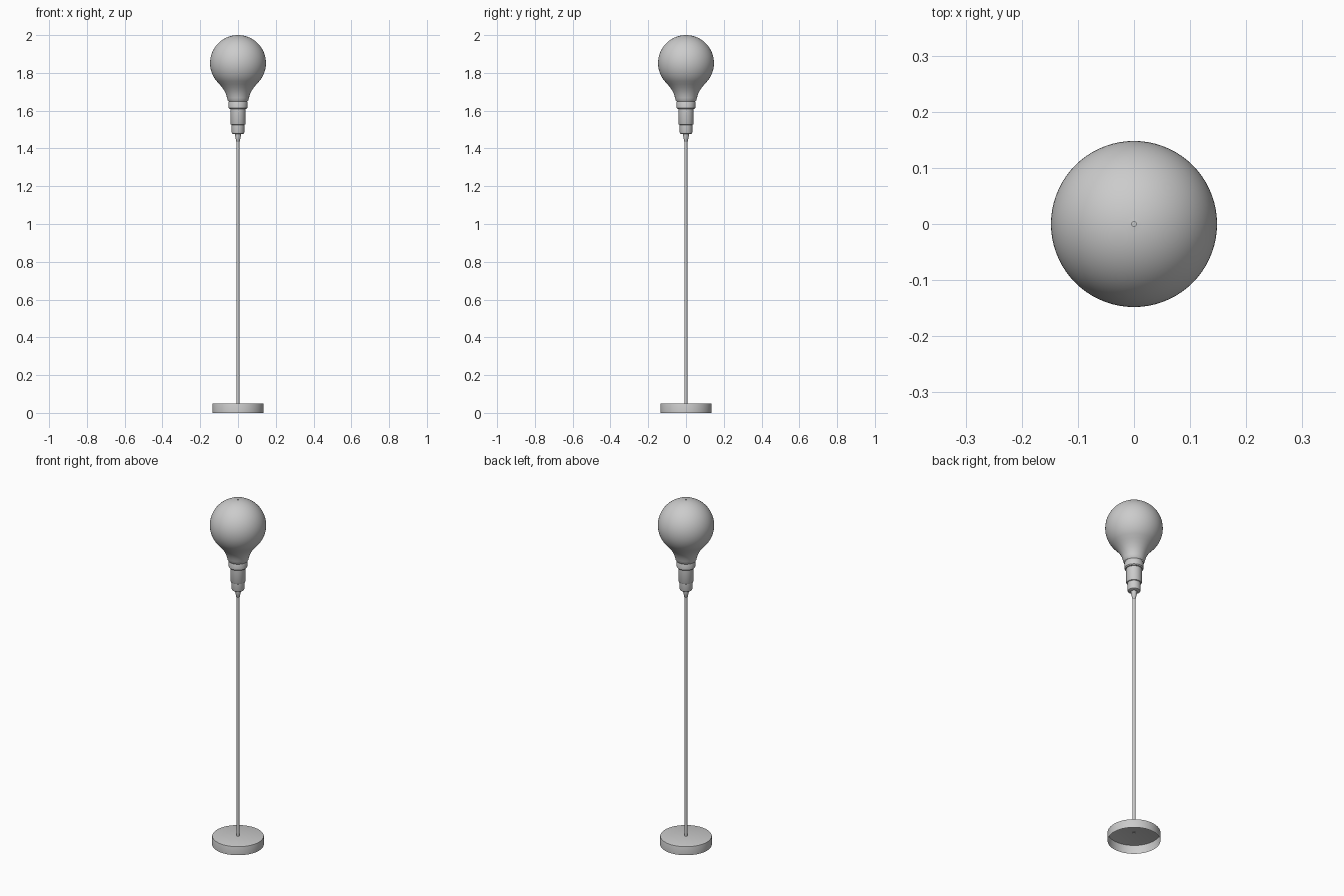
import bpy, math
from math import sin, cos, pi, radians

if "Cube" in bpy.data.objects:
    bpy.data.objects.remove(bpy.data.objects["Cube"])


def lathe(name, profile, sides=64, angle=35):
    """Revolve an open (radius, z) profile, bottom to top, around z."""
    verts, rings = [], []
    for r, z in profile:
        if r == 0:
            rings.append([len(verts)] * sides)
            verts.append((0, 0, z))
        else:
            rings.append([len(verts) + i for i in range(sides)])
            verts += [(r * cos(2 * pi * i / sides), r * sin(2 * pi * i / sides), z)
                      for i in range(sides)]
    faces = []
    for a, b in zip(rings, rings[1:]):
        for i in range(sides):
            j = (i + 1) % sides
            faces.append(tuple(dict.fromkeys((a[i], a[j], b[j], b[i]))))
    mesh = bpy.data.meshes.new(name)
    mesh.from_pydata(verts, [], faces)
    mesh.update()
    ob = bpy.data.objects.new(name, mesh)
    bpy.context.collection.objects.link(ob)
    bpy.ops.object.select_all(action='DESELECT')
    ob.select_set(True)
    bpy.context.view_layer.objects.active = ob
    bpy.ops.object.shade_smooth_by_angle(angle=radians(angle))
    return ob


# Base: shallow disc, open underneath, with a fine bevel on the top rim
lathe("base", [(0.136, 0), (0.136, 0.046), (0.135, 0.049), (0.132, 0.05), (0, 0.05)])

# Thin upright pole
lathe("pole", [(0.0075, 0.048), (0.0075, 1.45)], sides=24)

# Tapered cable sleeve under the socket
lathe("sleeve", [(0.0075, 1.433), (0.009, 1.435), (0.015, 1.465), (0.015, 1.485)], sides=32)

# Stepped socket: lower cup, body and rounded collar
lathe("socket", [
    (0, 1.477), (0.027, 1.477), (0.032, 1.48), (0.034, 1.486), (0.034, 1.525),
    (0.038, 1.527), (0.04, 1.531), (0.04, 1.608),
    (0.045, 1.609), (0.049, 1.614), (0.049, 1.645), (0.046, 1.651), (0, 1.651)])

# Glass bulb: flared neck blending into a sphere, tiny opening at the crown
R, C = 0.148, 1.852
neck = [(0.05, 1.648), (0.055, 1.655), (0.058, 1.668), (0.063, 1.686),
        (0.072, 1.705), (0.084, 1.723), (0.098, 1.74)]
globe = [(R * cos(radians(t)), C + R * sin(radians(t))) for t in range(-40, 88, 4)]
crown = [(0.004, 2.0)]
lathe("bulb", neck + globe + crown, sides=72)
